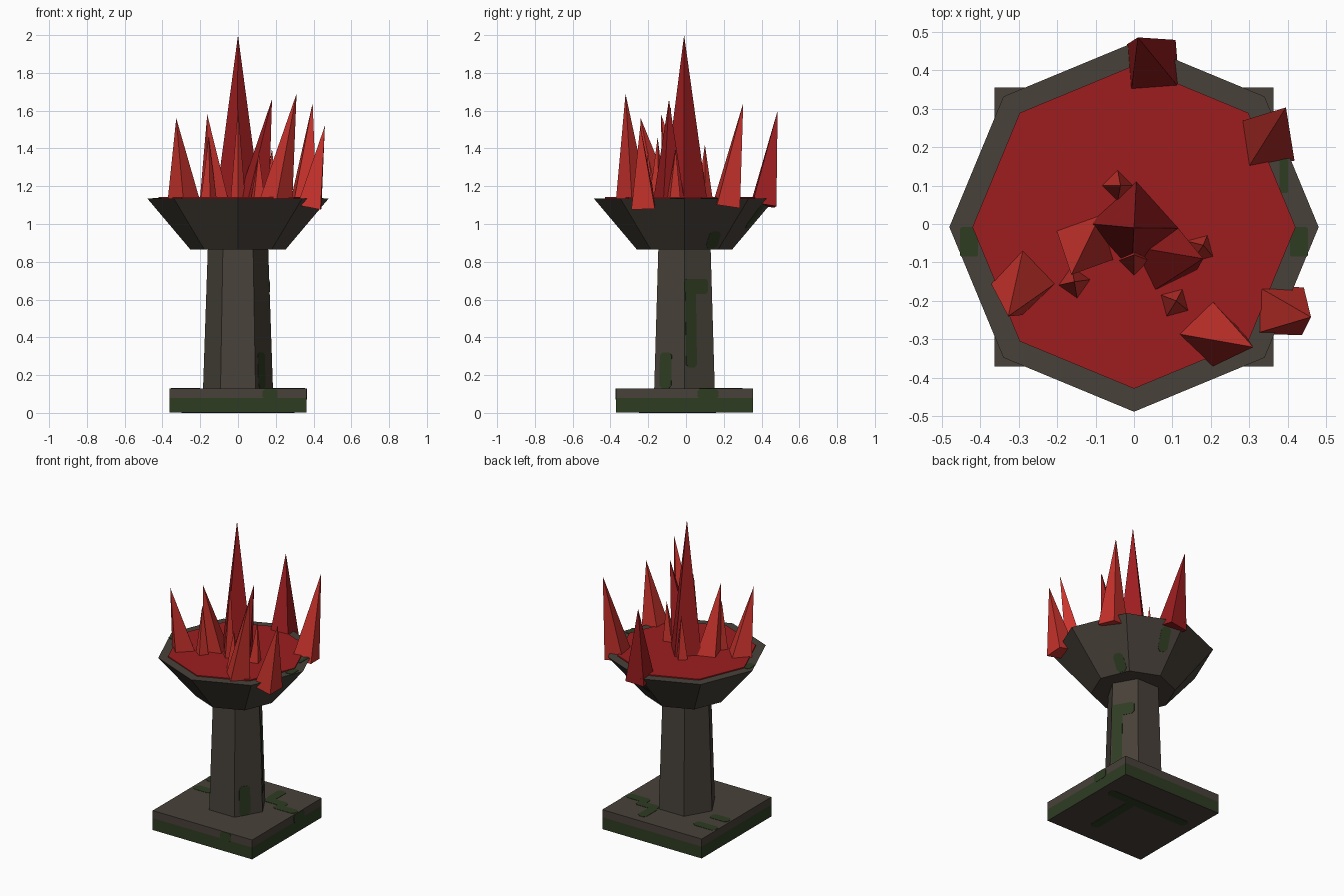
import bpy, bmesh
from math import sin, cos, pi, radians
from mathutils import Vector

if "Cube" in bpy.data.objects:
    bpy.data.objects.remove(bpy.data.objects["Cube"])

CY = -0.008  # shared centre line of the whole brazier


def material(name, r, g, b):
    mat = bpy.data.materials.new(name)
    color = [(c / 255) ** 2.2 for c in (r, g, b)] + [1]
    mat.use_nodes = True
    mat.diffuse_color = color
    mat.node_tree.nodes["Principled BSDF"].inputs["Base Color"].default_value = color
    return mat


stone = material("dark stone", 73, 67, 60)
moss = material("moss green", 50, 63, 39)
deep_red = material("deep red", 156, 35, 37)
bright_red = material("bright red", 200, 54, 48)


def finish(name, bm, *mats):
    bmesh.ops.recalc_face_normals(bm, faces=bm.faces)
    mesh = bpy.data.meshes.new(name)
    bm.to_mesh(mesh)
    bm.free()
    for mat in mats:
        mesh.materials.append(mat)
    obj = bpy.data.objects.new(name, mesh)
    bpy.context.collection.objects.link(obj)
    return obj


def turned(name, sides, rings, phase, *mats):
    """Solid with regular cross-sections; rings are (radius, height)."""
    bm = bmesh.new()
    loops = [[bm.verts.new((r * cos(phase + 2 * pi * i / sides),
                            CY + r * sin(phase + 2 * pi * i / sides), z))
              for i in range(sides)] for r, z in rings]
    for low, high in zip(loops, loops[1:]):
        for i in range(sides):
            j = (i + 1) % sides
            bm.faces.new((low[i], low[j], high[j], high[i]))
    bm.faces.new(loops[0][::-1])
    bm.faces.new(loops[-1])
    return finish(name, bm, *mats)


def crystal(name, base, tip, radius, turn, mat):
    """Four-sided spike with its base square to the leaning axis."""
    bm = bmesh.new()
    base, tip = Vector(base), Vector(tip)
    lean = Vector((0, 0, 1)).rotation_difference(tip - base)
    ring = []
    for i in range(4):
        a = radians(turn) + i * pi / 2
        ring.append(bm.verts.new(base + lean @ Vector((radius * cos(a), radius * sin(a), 0))))
    apex = bm.verts.new(tip)
    for i in range(4):
        bm.faces.new((ring[i], ring[(i + 1) % 4], apex))
    bm.faces.new(ring[::-1])
    finish(name, bm, mat)


def patch(name, place, u0, u1, v0, v1, cut=0.015):
    """Thin moss plate with clipped corners, laid on a surface by place(u, v, lift)."""
    outline = [(u0 + cut, v0), (u1 - cut, v0), (u1, v0 + cut), (u1, v1 - cut),
               (u1 - cut, v1), (u0 + cut, v1), (u0, v1 - cut), (u0, v0 + cut)]
    bm = bmesh.new()
    back = [bm.verts.new(place(u, v, -0.002)) for u, v in outline]
    front = [bm.verts.new(place(u, v, 0.002)) for u, v in outline]
    bm.faces.new(back[::-1])
    bm.faces.new(front)
    for i in range(8):
        j = (i + 1) % 8
        bm.faces.new((back[i], back[j], front[j], front[i]))
    finish(name, bm, moss)


def flat(z):
    return lambda u, v, lift: (u, v, z + lift)


def slanted(angle, low, high, sides):
    """Surface of one facet of a turned part; u runs along it, v is height."""
    a = radians(angle)
    k = cos(pi / sides)

    def place(u, v, lift):
        t = (v - low[1]) / (high[1] - low[1])
        d = (low[0] + (high[0] - low[0]) * t) * k + lift
        return (d * cos(a) - u * sin(a), CY + d * sin(a) + u * cos(a), v)
    return place


# Square plinth with a mossy lower band
half = 0.363 * 2 ** 0.5
plinth = turned("plinth", 4, [(half, 0.002), (half, 0.08), (half, 0.13)], pi / 4, stone, moss)
for face in plinth.data.polygons:
    if face.center.z < 0.06 and abs(face.normal.z) < 0.5:
        face.material_index = 1

# Tapered six-sided column and eight-sided bowl
col_low, col_high = (0.185, 0.13), (0.16, 0.866)
bowl_low, bowl_high = (0.253, 0.866), (0.48, 1.135)
turned("column", 6, [col_low, col_high], 0, stone)
turned("bowl", 8, [bowl_low, bowl_high], 0, stone)
turned("red_pool", 8, [(0.42, 1.12), (0.42, 1.142)], 0, deep_red)

# Crystals: base, tip, radius, turn, colour
crystals = [
    ("centre_crystal", (0, -0.005, 1.12), (0, -0.01, 2.0), 0.118, -3, deep_red),
    ("back_crystal", (0.05, 0.41, 1.1), (0.01, 0.485, 1.6), 0.09, 50, deep_red),
    ("back_right_crystal", (0.345, 0.215, 1.1), (0.395, 0.303, 1.64), 0.088, 55, bright_red),
    ("front_right_crystal", (0.378, -0.225, 1.09), (0.46, -0.242, 1.52), 0.088, 43, bright_red),
    ("front_crystal", (0.2, -0.285, 1.11), (0.31, -0.32, 1.69), 0.088, 90, bright_red),
    ("left_crystal", (-0.287, -0.15, 1.11), (-0.327, -0.24, 1.56), 0.088, 0, bright_red),
    ("inner_left_crystal", (-0.125, -0.05, 1.11), (-0.163, -0.132, 1.58), 0.088, 63, bright_red),
    ("inner_right_crystal", (0.08, -0.09, 1.11), (0.18, -0.09, 1.66), 0.09, 70, deep_red),
    ("small_left_crystal", (-0.155, -0.152, 1.12), (-0.155, -0.15, 1.46), 0.044, 10, bright_red),
    ("small_front_crystal", (0.105, -0.205, 1.12), (0.11, -0.2, 1.38), 0.044, 60, bright_red),
    ("small_right_crystal", (0.17, -0.065, 1.12), (0.18, -0.055, 1.4), 0.043, 60, bright_red),
    ("small_back_crystal", (-0.043, 0.1, 1.12), (-0.035, 0.1, 1.42), 0.043, 0, bright_red),
    ("small_centre_crystal", (0, -0.095, 1.12), (0, -0.08, 1.62), 0.04, 0, bright_red),
]
for spec in crystals:
    crystal(*spec)

# Moss on the column
right_back = slanted(30, col_low, col_high, 6)
right_front = slanted(-30, col_low, col_high, 6)
patch("column_moss_stem", right_back, -0.08, -0.015, 0.24, 0.68)
patch("column_moss_top", right_back, -0.085, 0.06, 0.63, 0.71)
patch("column_moss_foot", right_front, -0.06, 0.012, 0.13, 0.32)

# Moss under and on the bowl rim
patch("bowl_moss_back", slanted(67.5, bowl_low, bowl_high, 8), 0.05, 0.11, 0.98, 1.1)
patch("bowl_moss_low", slanted(22.5, bowl_low, bowl_high, 8), 0.02, 0.085, 0.87, 0.96)
for side, x0, x1 in (("left", 0.405, 0.452), ("right", -0.452, -0.405)):
    patch("rim_moss_" + side, flat(1.136), x0, x1, -0.085, CY, 0.004)
patch("rim_moss_spot", flat(1.136), 0.378, 0.4, 0.08, 0.17, 0.004)

# Moss creeping over the plinth
top = flat(0.13)
patch("plinth_moss_right", top, 0.2, 0.355, 0.07, 0.13)
patch("plinth_moss_back", top, 0.09, 0.15, 0.16, 0.3)
patch("plinth_moss_link", top, 0.1, 0.25, 0.12, 0.18)
patch("plinth_moss_left", top, -0.35, -0.22, 0.02, 0.08)
patch("plinth_moss_corner", top, -0.355, -0.2, 0.16, 0.22)
patch("plinth_moss_edge", slanted(0, (half, 0), (half, 0.13), 4), 0.07, 0.18, 0.07, 0.13)
patch("plinth_moss_front", slanted(-90, (half, 0), (half, 0.13), 4), 0.13, 0.21, 0.07, 0.13)
under = flat(0.002)
patch("underside_moss_long", under, -0.3, 0.3, 0.1, 0.16)
patch("underside_moss_short", under, 0.08, 0.14, -0.25, 0.14)
